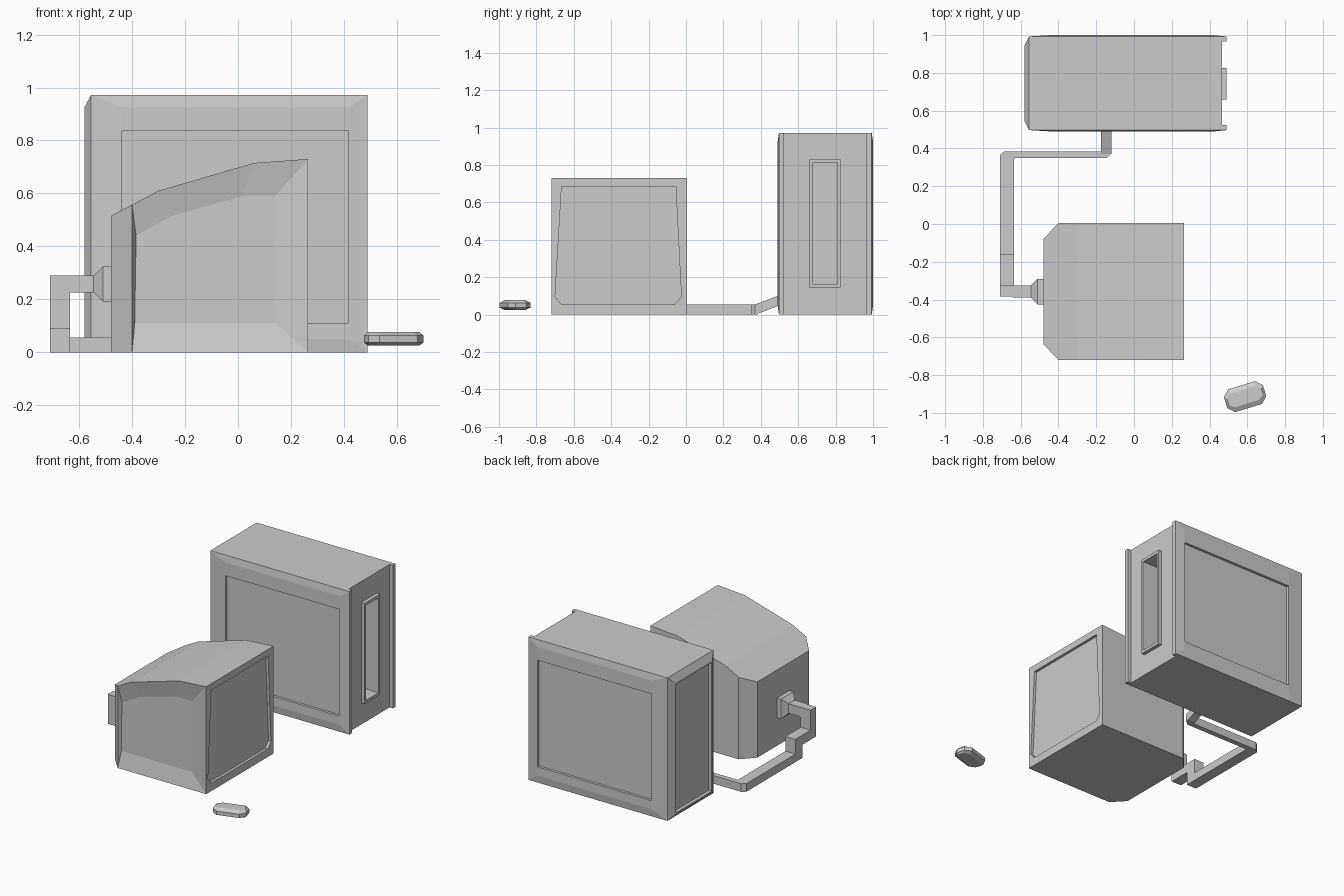
import bpy, bmesh, math


def loft(name, rings):
    """Closed mesh: equal-length rings joined by quads, capped at both ends."""
    bm = bmesh.new()
    vs = [[bm.verts.new(p) for p in ring] for ring in rings]
    n = len(rings[0])
    for a, b in zip(vs, vs[1:]):
        for i in range(n):
            j = (i + 1) % n
            bm.faces.new((a[i], a[j], b[j], b[i]))
    bm.faces.new(vs[0][::-1])
    bm.faces.new(vs[-1])
    bmesh.ops.recalc_face_normals(bm, faces=bm.faces)
    me = bpy.data.meshes.new(name)
    bm.to_mesh(me)
    bm.free()
    ob = bpy.data.objects.new(name, me)
    bpy.context.collection.objects.link(ob)
    return ob


def prism(name, profile, axis, lo, hi):
    """Extrude a 2D profile along one axis (0=x, 1=y, 2=z)."""
    return loft(name, [[p[:axis] + (t,) + p[axis:] for p in profile] for t in (lo, hi)])


def rect_x(x, y0, y1, z0, z1):
    return [(x, y0, z0), (x, y1, z0), (x, y1, z1), (x, y0, z1)]


def rect_y(y, x0, x1, z0, z1):
    return [(x0, y, z0), (x1, y, z0), (x1, y, z1), (x0, y, z1)]


def cut(target, cutter):
    mod = target.modifiers.new("cut", 'BOOLEAN')
    mod.operation = 'DIFFERENCE'
    mod.solver = 'EXACT'
    mod.object = cutter
    bpy.context.view_layer.objects.active = target
    bpy.ops.object.modifier_apply(modifier=mod.name)
    bpy.data.objects.remove(cutter, do_unlink=True)


# Computer case: lofted front to back, recessed side panels, grooved right end
panel = (-0.438, 0.418, 0.11, 0.835)
bulge = (-0.44, 0.42, 0.05, 0.925)
outer = (-0.555, 0.49, 0.0, 0.972)
inner = (-0.555, 0.465, 0.0, 0.972)
half = [(0.508, panel), (0.49, panel), (0.49, bulge), (0.497, outer),
        (0.525, outer), (0.525, inner)]
layers = half + [(1.49 - y, r) for y, r in reversed(half)]
case = loft("computer_case", [rect_y(y, *r) for y, r in layers])
cut(case, prism("slot_cutter", [(0.675, 0.165), (0.81, 0.165), (0.81, 0.81), (0.675, 0.81)],
                0, 0.345, 0.6))

# Case left end: chamfered frame with sunken panel
loft("case_end_panel", [
    rect_x(-0.55, 0.497, 0.993, 0.0, 0.972),
    rect_x(-0.555, 0.497, 0.993, 0.0, 0.972),
    rect_x(-0.58, 0.545, 0.945, 0.03, 0.925),
    rect_x(-0.58, 0.555, 0.935, 0.04, 0.915),
    rect_x(-0.557, 0.555, 0.935, 0.04, 0.915)])

# Raised frame round the slot
frame = prism("slot_frame", [(0.66, 0.145), (0.825, 0.145), (0.825, 0.83), (0.66, 0.83)],
              0, 0.464, 0.49)
cut(frame, prism("frame_cutter", [(0.675, 0.165), (0.81, 0.165), (0.81, 0.81), (0.675, 0.81)],
                 0, 0.4, 0.6))


# Monitor: side profile lofted across its width, chamfered back, dished front side
def monitor_ring(y, back, top):
    pts = [(back, 0), (0.265, 0), (0.265, 0.73), (0.06, 0.715), (-0.30, 0.61), (back, top)]
    return [(x, y, z) for x, z in pts]


dish = [(-0.39, 0.11), (0.14, 0.11), (0.14, 0.59), (0.015, 0.59), (-0.25, 0.515), (-0.385, 0.44)]
monitor = loft("monitor", [
    monitor_ring(0.005, -0.40, 0.557), monitor_ring(-0.08, -0.48, 0.515),
    monitor_ring(-0.635, -0.48, 0.515), monitor_ring(-0.72, -0.40, 0.557),
    [(x, -0.697, z) for x, z in dish]])
screen = [(-0.665, 0.055), (-0.06, 0.055), (-0.025, 0.095), (-0.055, 0.685),
          (-0.665, 0.685), (-0.70, 0.095)]
cut(monitor, prism("screen_cutter", screen, 0, 0.247, 0.4))

# Plug on the back of the monitor
loft("cable_plug", [
    rect_x(-0.478, -0.425, -0.29, 0.19, 0.325),
    rect_x(-0.51, -0.425, -0.29, 0.19, 0.325),
    rect_x(-0.545, -0.39, -0.325, 0.225, 0.29)])

# Cable: plug lead, stepped drop, floor run, ramp up to the case
prism("cable_lead", [(-0.54, -0.39), (-0.54, -0.325), (-0.64, -0.325), (-0.64, -0.39)],
      2, 0.225, 0.29)
prism("cable_drop", [(-0.385, 0.29), (-0.325, 0.29), (-0.325, 0.155), (-0.16, 0.155),
                     (-0.16, 0), (-0.235, 0), (-0.235, 0.09), (-0.385, 0.09)],
      0, -0.71, -0.635)
prism("cable_floor_run", [(-0.71, -0.165), (-0.635, -0.165), (-0.635, 0.35), (-0.145, 0.35),
                          (-0.12, 0.375), (-0.12, 0.385), (-0.685, 0.385), (-0.71, 0.365)],
      2, 0, 0.055)
prism("cable_ramp", [(0.37, 0), (0.49, 0.045), (0.50, 0.1), (0.49, 0.1), (0.37, 0.055)],
      0, -0.175, -0.12)

# Mouse: bevelled octagonal puck, turned slightly
octagon = [(-0.108, -0.03), (-0.075, -0.063), (0.075, -0.063), (0.108, -0.03),
           (0.108, 0.03), (0.075, 0.063), (-0.075, 0.063), (-0.108, 0.03)]
mouse = loft("mouse", [[(x * s, y * t, z) for x, y in octagon]
                       for z, s, t in ((0.025, 0.88, 0.6), (0.037, 1, 1),
                                       (0.063, 1, 1), (0.077, 0.88, 0.6))])
mouse.location = (0.588, -0.914, 0)
mouse.rotation_euler.z = math.radians(17)
